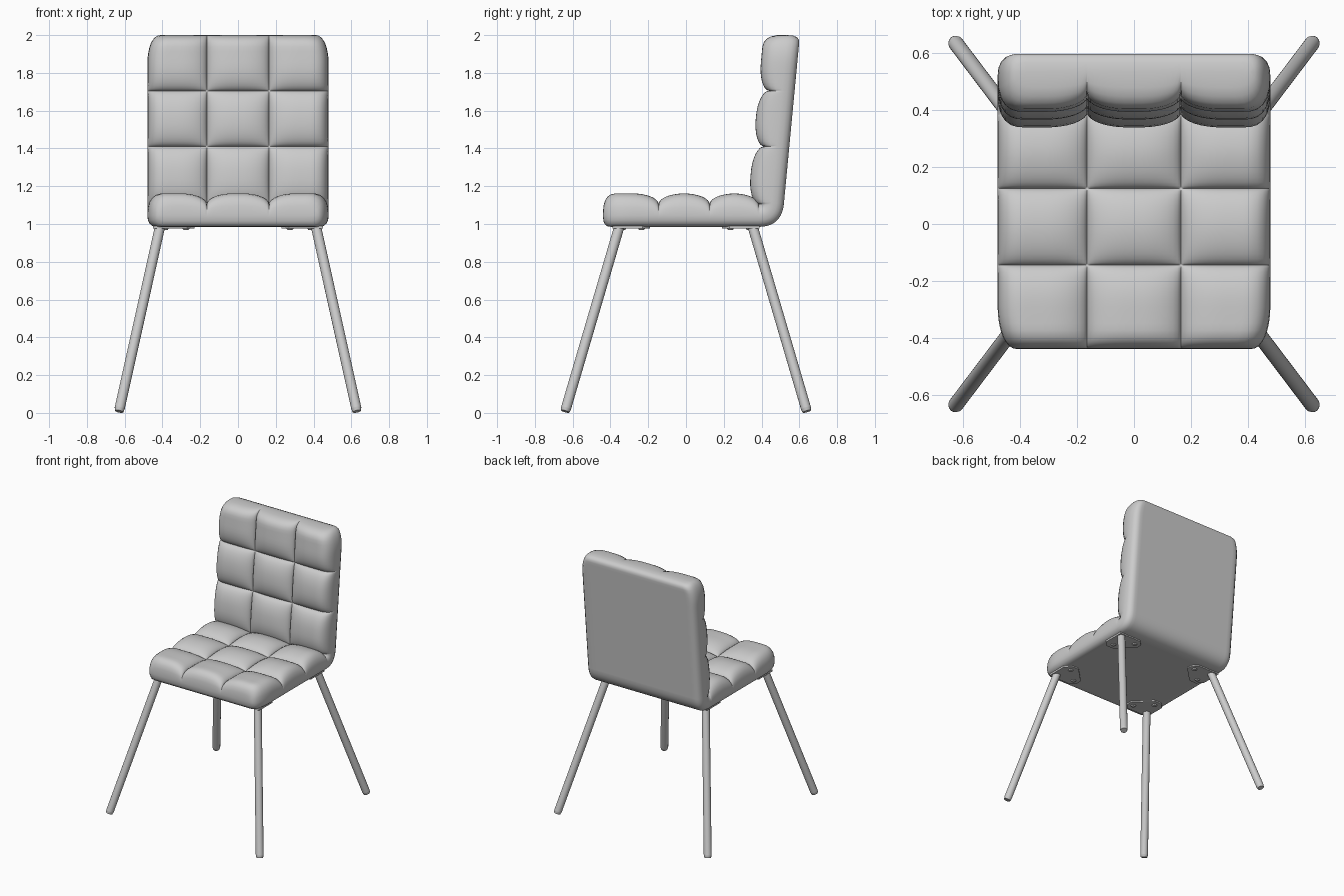
import bpy, bmesh, math
from mathutils import Vector

if "Cube" in bpy.data.objects:
    bpy.data.objects.remove(bpy.data.objects["Cube"])

HALF_W, SEAM_X, PUFF, N = 0.48, 0.165, 0.057, 16


def rise(d, r, p=2.0):
    """Rounded rise from 0 at an edge or seam to 1 at distance r."""
    q = min(max(d / r, 0.0), 1.0)
    return (1 - (1 - q) ** p) ** (1 / p)


def spaced(breaks):
    """Samples clustered around each break value."""
    out = [breaks[0]]
    for a, b in zip(breaks, breaks[1:]):
        out += [a + (b - a) * (1 - math.cos(math.pi * i / N)) / 2 for i in range(1, N + 1)]
    return out


def finish(name, bm, angle=45):
    me = bpy.data.meshes.new(name)
    bmesh.ops.recalc_face_normals(bm, faces=bm.faces)
    bm.to_mesh(me)
    bm.free()
    ob = bpy.data.objects.new(name, me)
    bpy.context.collection.objects.link(ob)
    bpy.ops.object.select_all(action='DESELECT')
    ob.select_set(True)
    bpy.context.view_layer.objects.active = ob
    bpy.ops.object.shade_smooth_by_angle(angle=math.radians(angle))
    return ob


# Side profile rows: (seam level point, outer point, puff direction, seam distance, end distance)
SEAT, BACK = [-0.44, -0.145, 0.125, 0.385], [1.105, 1.41, 1.705, 2.0]
UP, FWD = Vector((0, 0, 1)), Vector((0, -0.996, 0.09))
rows = []
for y in spaced(SEAT):
    rows.append((Vector((0, y, 1.105)), Vector((0, y, 0.985)), UP,
                 min(abs(y - s) for s in SEAT[1:]), y - SEAT[0]))
for i in range(1, 10):  # rounded outer bend between seat and back
    t = i / 10
    o = (1 - t) ** 2 * Vector((0, 0.385, 0.985)) + 2 * t * (1 - t) * Vector((0, 0.505, 0.985)) \
        + t * t * Vector((0, 0.518, 1.105))
    rows.append((Vector((0, 0.385, 1.105)), o, UP, 0, 1))
for z in spaced(BACK):
    k = (z - 1.105) / 0.895
    rows.append((Vector((0, 0.385 + 0.082 * k, z)), Vector((0, 0.518 + 0.085 * k, z)), FWD,
                 min(abs(z - s) for s in BACK[:-1]), BACK[-1] - z))

# Quilted one-piece seat and back
bm = bmesh.new()
xs = spaced([-HALF_W, -SEAM_X, SEAM_X, HALF_W])
top, low = [], []
for seam, outer, nrm, ds, de in rows:
    w = HALF_W - 0.07 * (1 - rise(de, 0.16, 2.2))
    mid = outer.lerp(seam, 0.5)
    ta, tb = [], []
    for x0 in xs:
        x = x0
        if abs(x0) > SEAM_X:
            x = math.copysign(SEAM_X + (abs(x0) - SEAM_X) * (w - SEAM_X) / (HALF_W - SEAM_X), x0)
        eu = w - abs(x)
        puff = PUFF * rise(ds, 0.14) * rise(abs(abs(x) - SEAM_X), 0.14)
        f = rise(eu, 0.09, 2.5) * rise(de, 0.08, 2.8)
        g = rise(eu, 0.05, 2.3) * rise(de, 0.04, 2.5)
        off = Vector((x, 0, 0))
        ta.append(bm.verts.new(off + mid + ((seam - mid) + nrm * puff) * f))
        tb.append(bm.verts.new(off + mid + (outer - mid) * g))
    top.append(ta)
    low.append(tb)
for grid in (top, low):
    for a, b in zip(grid, grid[1:]):
        for j in range(len(xs) - 1):
            bm.faces.new((a[j], a[j + 1], b[j + 1], b[j]))
bmesh.ops.remove_doubles(bm, verts=bm.verts, dist=1e-5)
finish("quilted_seat_and_back", bm, 50)


def rod(name, a, b, r1, r2, seg=24):
    """Cylinder or cone between two points."""
    a, b = Vector(a), Vector(b)
    bm = bmesh.new()
    bmesh.ops.create_cone(bm, cap_ends=True, segments=seg, radius1=r1, radius2=r2, depth=(b - a).length)
    rot = (b - a).to_track_quat('Z', 'Y').to_matrix()
    for v in bm.verts:
        v.co = rot @ v.co + (a + b) / 2
    return finish(name, bm)


# Legs, feet, mounting plates and screws at each corner
PLATE = [(0.45, 0.39), (0.27, 0.39), (0.23, 0.35), (0.23, 0.31), (0.35, 0.19), (0.41, 0.19), (0.45, 0.23)]
for sy, fb in ((-1, "front"), (1, "back")):
    for sx, lr in ((-1, "left"), (1, "right")):
        tag = f"{fb}_{lr}"
        head = Vector((sx * 0.412, sy * 0.352, 0.99))
        foot = Vector((sx * 0.63, sy * 0.64, 0.008))
        d = (foot - head).normalized()
        rod(tag + "_leg", head, foot - d * 0.018, 0.027, 0.027)
        rod(tag + "_foot", foot - d * 0.018, foot, 0.027, 0.023)
        bm = bmesh.new()
        face = bm.faces.new([bm.verts.new((sx * x, sy * y, 0.976)) for x, y in PLATE])
        ext = bmesh.ops.extrude_face_region(bm, geom=[face])
        for v in ext["geom"]:
            if isinstance(v, bmesh.types.BMVert):
                v.co.z = 0.99
        finish(tag + "_plate", bm, 30)
        for i, (x, y) in enumerate(((0.275, 0.335), (0.385, 0.235))):
            rod(f"{tag}_screw_{i + 1}", (sx * x, sy * y, 0.978), (sx * x, sy * y, 0.969), 0.02, 0.013, 16)
